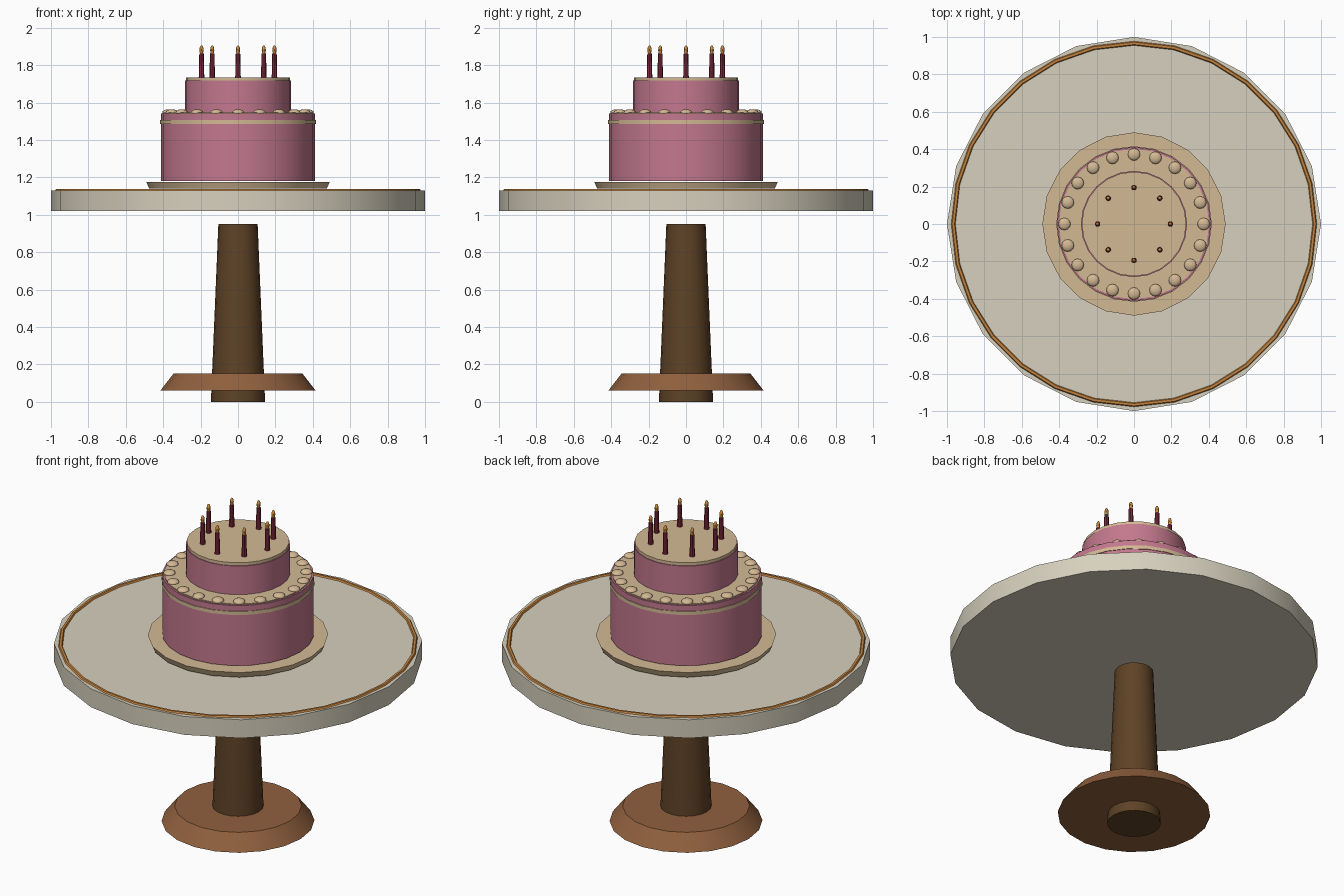
import bpy, math
from mathutils import Vector

cube = bpy.data.objects.get("Cube")
if cube:
    bpy.data.objects.remove(cube, do_unlink=True)


def material(name, rgb):
    """Flat colour from 0-255 display values, stored as linear."""
    lin = [((c / 255 + 0.055) / 1.055) ** 2.4 for c in rgb] + [1.0]
    m = bpy.data.materials.new(name)
    m.use_nodes = True
    m.diffuse_color = lin
    m.node_tree.nodes["Principled BSDF"].inputs["Base Color"].default_value = lin
    return m


CREAM = material("cream", (214, 208, 189))
FROSTING = material("frosting", (212, 185, 148))
PINK = material("pink", (195, 120, 142))
DARK_WOOD = material("dark_wood", (94, 66, 38))
WOOD = material("wood", (144, 96, 62))
GOLD = material("gold_trim", (198, 132, 62))
WINE = material("wine", (130, 42, 62))
FLAME = material("flame", (214, 146, 66))


def finish(name, mat):
    ob = bpy.context.object
    ob.name = name
    ob.data.materials.append(mat)
    bpy.ops.object.shade_smooth_by_angle(angle=math.radians(35))
    return ob


def drum(name, mat, z0, z1, r0, r1=None, sides=20, at=(0, 0)):
    """Upright cylinder or cone frustum between two heights."""
    bpy.ops.mesh.primitive_cone_add(
        vertices=sides, radius1=r0, radius2=r0 if r1 is None else r1,
        depth=z1 - z0, location=(at[0], at[1], (z0 + z1) / 2))
    return finish(name, mat)


def ball(name, mat, at, size, segments=12, rings=8):
    bpy.ops.mesh.primitive_uv_sphere_add(segments=segments, ring_count=rings, radius=1, location=at)
    bpy.context.object.scale = size
    return finish(name, mat)


def around(count, radius):
    for i in range(count):
        a = math.tau * i / count
        yield i + 1, radius * math.cos(a), radius * math.sin(a)


# Table
drum("table_column", DARK_WOOD, 0, 0.95, 0.145, 0.105)
drum("table_foot", WOOD, 0.06, 0.15, 0.415, 0.345)
drum("table_top", CREAM, 1.02, 1.13, 1.0)
bpy.ops.mesh.primitive_torus_add(major_radius=0.966, minor_radius=0.013, major_segments=28,
                                 minor_segments=6, location=(0, 0, 1.127))
finish("table_trim", GOLD)

# Cake board, tiers and frosting
drum("cake_board", FROSTING, 1.14, 1.175, 0.475, 0.49)
drum("lower_tier", PINK, 1.18, 1.54, 0.412, sides=24)
drum("lower_band", FROSTING, 1.485, 1.506, 0.416, sides=24)
drum("lower_frosting", FROSTING, 1.53, 1.546, 0.402, sides=24)
drum("upper_tier", PINK, 1.54, 1.717, 0.284, sides=24)
drum("upper_frosting", FROSTING, 1.714, 1.735, 0.279, sides=24)

# Frosting pearls
for n, x, y in around(20, 0.372):
    ball(f"pearl_{n}", FROSTING, (x, y, 1.547), (0.033, 0.033, 0.017))

# Candles
for n, x, y in around(8, 0.195):
    drum(f"candle_{n}", WINE, 1.73, 1.862, 0.015, 0.012, sides=8, at=(x, y))
    ball(f"flame_{n}", FLAME, (x, y, 1.88), (0.011, 0.011, 0.026), segments=8, rings=6)
